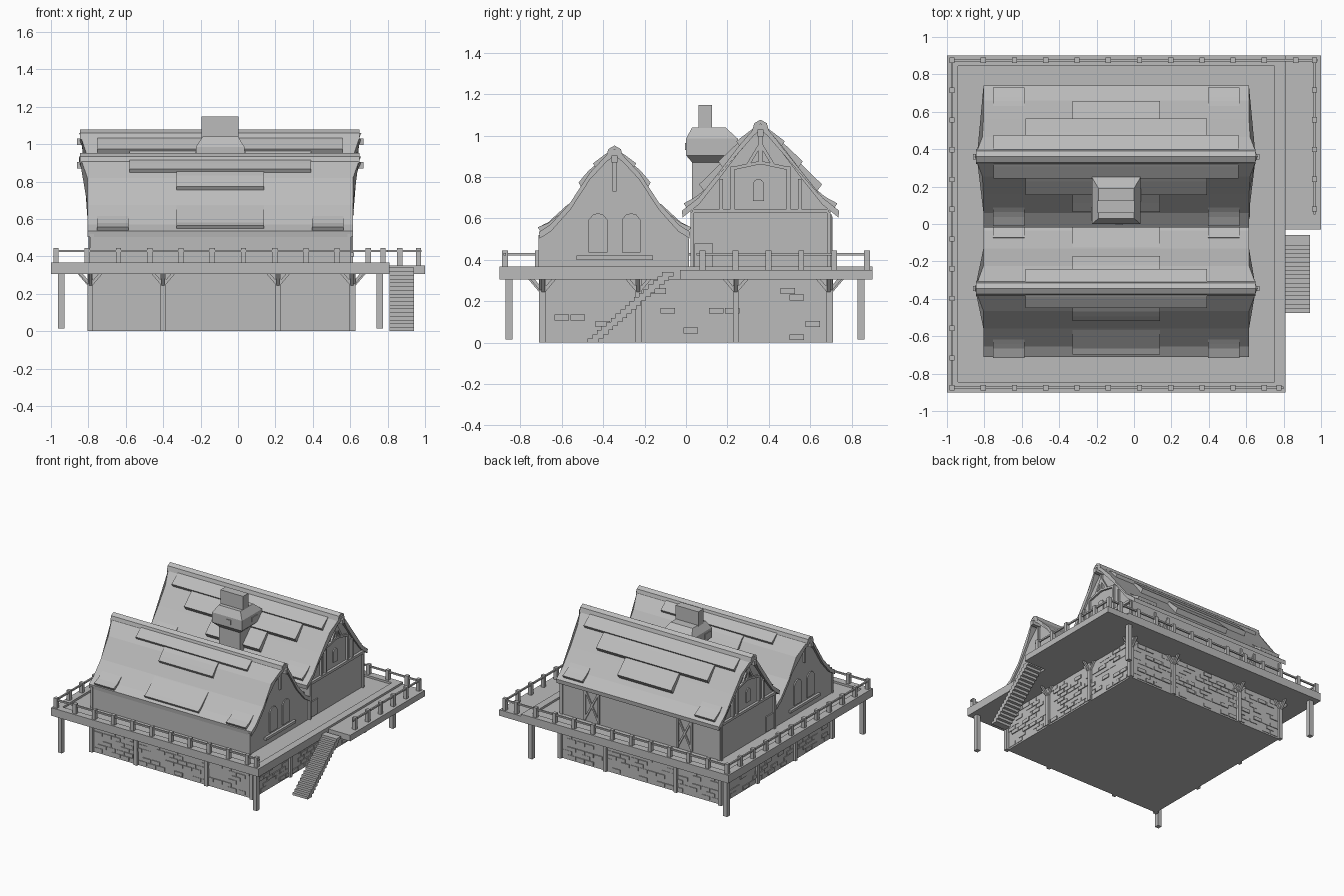
import bpy, bmesh, random
from mathutils import Vector

random.seed(4)
if "Cube" in bpy.data.objects:
    bpy.data.objects.remove(bpy.data.objects["Cube"], do_unlink=True)

grey = bpy.data.materials.new("plain grey")
grey.use_nodes = True
GREY = (0.5, 0.5, 0.5, 1)
grey.diffuse_color = GREY
grey.node_tree.nodes["Principled BSDF"].inputs["Base Color"].default_value = GREY

X0, X1 = -0.8, 0.615            # end walls of both houses
XM = (X0 + X1) / 2


def finish(bm, name):
    bmesh.ops.recalc_face_normals(bm, faces=bm.faces)
    mesh = bpy.data.meshes.new(name)
    bm.to_mesh(mesh)
    bm.free()
    mesh.materials.append(grey)
    obj = bpy.data.objects.new(name, mesh)
    bpy.context.collection.objects.link(obj)
    return obj


def loft(bm, rings):
    """Skin a list of closed rings and cap both ends."""
    vs = [[bm.verts.new(p) for p in r] for r in rings]
    n = len(vs[0])
    for a, b in zip(vs, vs[1:]):
        for i in range(n):
            bm.faces.new((a[i], a[(i + 1) % n], b[(i + 1) % n], b[i]))
    bm.faces.new(vs[0])
    bm.faces.new(vs[-1])


def rect(x0, x1, y0, y1, z):
    return [(x0, y0, z), (x1, y0, z), (x1, y1, z), (x0, y1, z)]


def box(bm, x0, x1, y0, y1, z0, z1):
    loft(bm, [rect(x0, x1, y0, y1, z0), rect(x0, x1, y0, y1, z1)])


def beam(bm, a, b, w):
    """Square timber running from a to b."""
    a, b = Vector(a), Vector(b)
    d = (b - a).normalized()
    u = d.cross(Vector((0, 0, 1)) if abs(d.z) < 0.9 else Vector((0, 1, 0))).normalized() * w / 2
    v = d.cross(u)
    loft(bm, [[p + u + v, p - u + v, p - u - v, p + u - v] for p in (a, b)])


def plate_x(bm, x, out, outline):
    """Extrude a y,z outline outwards from an end wall."""
    loft(bm, [[(x, y, z) for y, z in outline], [(x + out, y, z) for y, z in outline]])


def arch(y, z0, z1, w):
    return [(y - w, z0), (y + w, z0), (y + w, z1 - w * 0.7), (y + w * 0.55, z1 - w * 0.15),
            (y, z1), (y - w * 0.55, z1 - w * 0.15), (y - w, z1 - w * 0.7)]


# stone base with raised bricks
bm = bmesh.new()
box(bm, X0 + 0.015, X1 - 0.005, -0.69, 0.69, 0, 0.31)
finish(bm, "stone_base")

bm = bmesh.new()
for row in range(9):
    z = 0.012 + row * 0.032
    for i in range(18):
        s = i * 0.078 + (row % 2) * 0.035
        for side in (-1, 1):
            t = random.uniform(0.002, 0.008)
            if random.random() < 0.6 and s < 1.3:
                y = side * 0.69
                box(bm, X0 + 0.03 + s, X0 + 0.1 + s, y - t, y + t, z, z + 0.028)
            if random.random() < 0.6 and s < 1.28:
                x = X1 - 0.005 if side > 0 else X0 + 0.015
                box(bm, x - t, x + t, s - 0.67, s - 0.6, z, z + 0.028)
finish(bm, "bricks")

# base timbers with braces under the deck
bm = bmesh.new()
xs = [X0 + 0.012, -0.4, 0.215, X1 - 0.005]
ys = [-0.69, -0.23, 0.24, 0.69]
for i, x in enumerate(xs):
    for y, s in ((-0.695, -1), (0.695, 1)):
        beam(bm, (x, y, 0), (x, y, 0.31), 0.028)
        beam(bm, (x, y, 0.24), (x, y + s * 0.06, 0.31), 0.016)
        for k in (-1, 1):
            beam(bm, (x, y + s * 0.005, 0.245), (x + k * 0.055, y + s * 0.005, 0.31), 0.016)
for y in ys:
    for x, s in ((X0 + 0.01, -1), (X1, 1)):
        beam(bm, (x, y, 0), (x, y, 0.31), 0.028)
        beam(bm, (x, y, 0.24), (x + s * 0.06, y, 0.31), 0.016)
        for k in (-1, 1):
            beam(bm, (x + s * 0.005, y, 0.245), (x + s * 0.005, y + k * 0.055, 0.31), 0.016)
finish(bm, "base_timbers")

# deck with a raised border and a side landing
bm = bmesh.new()
box(bm, -1, 0.81, -0.9, 0.9, 0.305, 0.352)
box(bm, 0.81, 1, -0.03, 0.9, 0.305, 0.352)
finish(bm, "deck")
bm = bmesh.new()
for y in (-0.9, 0.845):
    box(bm, -1, 0.81, y, y + 0.055, 0.35, 0.368)
box(bm, -1, -0.94, -0.845, 0.845, 0.35, 0.368)
box(bm, 0.752, 0.81, -0.845, 0.845, 0.35, 0.368)
finish(bm, "deck_border")

bm = bmesh.new()
for x in (-0.945, 0.757):
    for y in (-0.855, 0.845):
        box(bm, x - 0.017, x + 0.017, y - 0.017, y + 0.017, 0.015, 0.31)
finish(bm, "deck_legs")

# railing
bm = bmesh.new()
spots = [(0.775, -0.875)]
spots += [(-0.973 + i * 0.167, y) for i in range(11) for y in (-0.875, 0.875)]
spots += [(0.865, 0.875), (0.965, 0.875)]
spots += [(-0.973, -0.875 + i * 0.159) for i in range(1, 11)]
spots += [(0.965, 0.875 - i * 0.159) for i in range(1, 6)]
for x, y in spots:
    box(bm, x - 0.014, x + 0.014, y - 0.014, y + 0.014, 0.35, 0.445)
for a, b in (((-0.973, -0.875), (0.8, -0.875)), ((-0.973, 0.875), (0.98, 0.875)),
             ((-0.973, -0.875), (-0.973, 0.875)), ((0.965, 0.05), (0.965, 0.875))):
    beam(bm, (*a, 0.428), (*b, 0.428), 0.012)
finish(bm, "railing")

# stairs
bm = bmesh.new()
N = 17
for i in range(N):
    y, z = -0.475 + i * 0.0225, i * 0.02
    box(bm, 0.81, 0.94, y, y + 0.055, z, z + 0.02)
finish(bm, "stairs")

# houses: ridge line plus half roof profile as (distance from ridge, height)
ROOF_A = [(0, 0.935), (0.04, 0.905), (0.12, 0.82), (0.215, 0.675), (0.31, 0.57), (0.365, 0.535)]
ROOF_B = [(0, 1.06), (0.035, 1.03), (0.105, 0.95), (0.2, 0.825), (0.3, 0.70), (0.38, 0.637)]


def roof_z(prof, d):
    for (d0, z0), (d1, z1) in zip(prof, prof[1:]):
        if d <= d1:
            return z0 + (z1 - z0) * (d - d0) / (d1 - d0)
    return prof[-1][1]


def shingles(bm, ridge, prof, side, x0, x1, d0, d1, lift=0.012):
    """Slab following the roof slope, thicker at its lower edge."""
    rings = []
    for k in range(5):
        d = d0 + (d1 - d0) * k / 4
        z, y = roof_z(prof, d), ridge + side * d
        up = 0.002 + lift * k / 4
        rings.append([(x0, y, z - 0.01), (x1, y, z - 0.01),
                      (x1, y + side * up, z + up), (x0, y + side * up, z + up)])
    loft(bm, rings)


def house(name, ridge, prof, wall, y_in, patches):
    # solid walls up to the roof underside
    body = [(ridge + s * d, z - 0.03) for s, pts in ((-1, prof[::-1]), (1, prof[1:]))
            for d, z in pts if d < wall]
    eave = roof_z(prof, wall) - 0.025
    body = [(ridge - wall, 0.34), (ridge - wall, eave)] + body + [(ridge + wall, eave), (ridge + wall, 0.34)]
    bm = bmesh.new()
    loft(bm, [[(x, y, z) for y, z in body] for x in (X0 + 0.015, X1 - 0.015)])
    finish(bm, name + "_walls")

    # curved roof, flaring outwards near the ridge
    bm = bmesh.new()
    pts = [(-d, z) for d, z in prof[::-1]] + prof[1:]
    under = [(d * 0.99, z - 0.032) for d, z in pts[::-1]]
    rings = []
    for x, s in ((X0 - 0.005, -1), (X1, 1)):
        rings.append([(x + s * 0.045 * max(0, 1 - abs(d) / 0.12), ridge + d, z) for d, z in pts + under])
    loft(bm, rings)
    finish(bm, name + "_roof")
    bm = bmesh.new()
    top = prof[0][1]
    cap = [(-0.04, top - 0.035), (0.04, top - 0.035), (0.03, top), (0, top + 0.017), (-0.03, top)]
    loft(bm, [[(x, ridge + d, z) for d, z in cap] for x in (X0 - 0.045, X1 + 0.035)])
    box(bm, X0 - 0.06, X1 + 0.055, ridge - 0.014, ridge + 0.014, top - 0.065, top - 0.03)
    finish(bm, name + "_ridge")

    bm = bmesh.new()
    for side in (-1, 1):
        for p in patches:
            shingles(bm, ridge, prof, side, *p)
    finish(bm, name + "_shingles")


common = [(-0.755, -0.585, 0.27, 0.355, 0.014), (0.395, 0.565, 0.27, 0.355, 0.014)]
house("front_house", -0.345, ROOF_A, 0.36, 0,
      common + [(-0.33, 0.14, 0.07, 0.16), (-0.58, 0.39, 0.02, 0.09), (-0.33, 0.14, 0.22, 0.34)])
house("back_house", 0.36, ROOF_B, 0.338, 0,
      common + [(-0.33, 0.14, 0.1, 0.27, 0.025), (-0.58, 0.39, 0.06, 0.18, 0.022), (-0.75, 0.56, 0.03, 0.1, 0.015)])

# end wall details, repeated on both ends
win = bmesh.new()
tim = bmesh.new()
for x, s in ((X0 + 0.015, -1), (X1 - 0.015, 1)):
    for y in (-0.425, -0.265):
        plate_x(win, x, s * 0.009, arch(y, 0.435, 0.625, 0.045))
    plate_x(win, x, s * 0.009, arch(0.35, 0.685, 0.79, 0.027))
    plate_x(win, x, s * 0.009, [(0.04, 0.36), (0.13, 0.36), (0.13, 0.48), (0.04, 0.48)])
    plate_x(tim, x, s * 0.02, [(-0.53, 0.4), (-0.16, 0.4), (-0.16, 0.42), (-0.53, 0.42)])
    plate_x(tim, x, s * 0.02, [(0.03, 0.625), (0.69, 0.625), (0.69, 0.645), (0.03, 0.645)])
    e = x + s * 0.006
    for y, z0, z1 in ((0.17, 0.64, 0.79), (0.225, 0.64, 0.85), (0.36, 0.86, 1.0), (0.495, 0.64, 0.85),
                      (0.55, 0.64, 0.79), (0.03, 0.35, 0.63), (0.69, 0.35, 0.63), (-0.345, 0.73, 0.89)):
        beam(tim, (e, y, z0), (e, y, z1), 0.018)
    for a, b in (((0.22, 0.84), (0.36, 0.87)), ((0.36, 0.87), (0.5, 0.84)),
                 ((0.3, 0.86), (0.36, 0.96)), ((0.42, 0.86), (0.36, 0.96))):
        beam(tim, (e, *a), (e, *b), 0.016)
finish(win, "windows_and_doors")

# crossed braces and corner posts on the long walls
for xc in (0.33, -0.48):
    for k in (-1, 1):
        beam(tim, (xc + k * 0.06, 0.7, 0.36), (xc + k * 0.06, 0.7, 0.61), 0.016)
        beam(tim, (xc - k * 0.06, 0.7, 0.37), (xc + k * 0.06, 0.7, 0.6), 0.014)
for x in (X0 + 0.02, X1 - 0.02):
    beam(tim, (x, -0.702, 0.35), (x, -0.702, 0.52), 0.02)
    beam(tim, (x, 0.695, 0.35), (x, 0.695, 0.62), 0.02)
finish(tim, "wall_timbers")

# chimney: shaft, wide collar and slim top
bm = bmesh.new()
loft(bm, [rect(-0.185, -0.005, 0.03, 0.2, 0.5), rect(-0.185, -0.005, 0.03, 0.2, 0.87),
          rect(-0.225, 0.035, 0, 0.25, 0.905), rect(-0.225, 0.035, 0, 0.25, 0.985),
          rect(-0.19, 0, 0.03, 0.19, 1.04)])
box(bm, -0.195, 0.002, 0.06, 0.125, 1.03, 1.147)
for x, y in ((-0.23, 0.02), (-0.1, -0.005), (0.0, 0.12)):
    box(bm, x, x + 0.04, y, y + 0.07, 0.93, 0.965)
finish(bm, "chimney")
